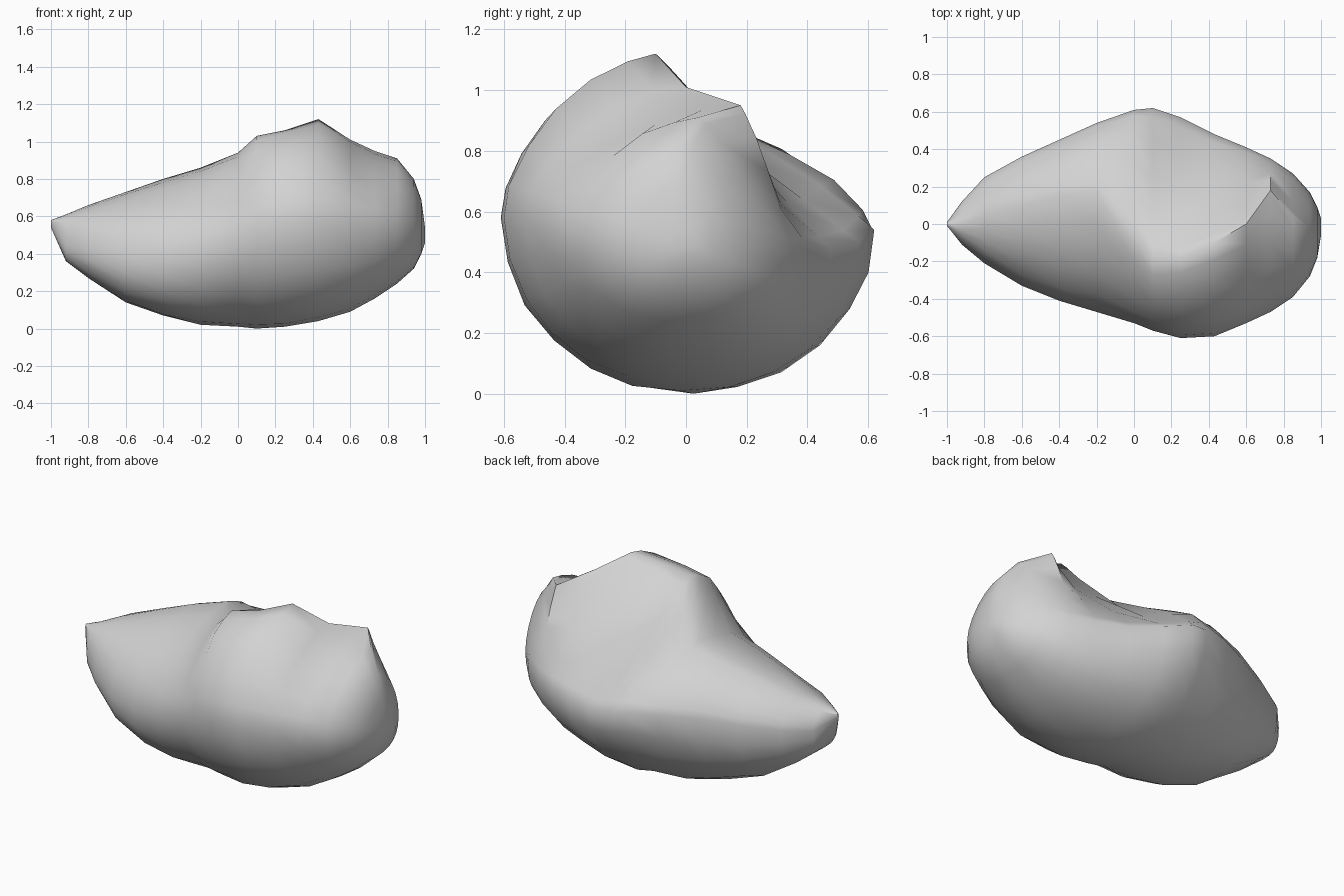
import bpy
import bmesh
import math
import random

random.seed(4)
default_cube = bpy.data.objects.get("Cube")
if default_cube:
    bpy.data.objects.remove(default_cube, do_unlink=True)

# Stone material
stone = bpy.data.materials.new("stone_grey")
stone.use_nodes = True
grey = (0.65, 0.65, 0.65, 1)
stone.diffuse_color = grey
stone.node_tree.nodes["Principled BSDF"].inputs["Base Color"].default_value = grey

# Stations along the boulder:
# x, underside z, crest z, front y, back y, front waist z, back waist z,
# crest y, roundness of the back slope
STATIONS = [
    (-1, .54, .58, -.01, .01, .56, .56, 0, 1.6),
    (-.92, .36, .61, -.11, .12, .45, .5, 0, 1.7),
    (-.8, .27, .66, -.21, .25, .42, .52, .05, 1.7),
    (-.6, .14, .73, -.33, .36, .38, .54, .1, 1.6),
    (-.4, .07, .8, -.41, .45, .39, .56, .15, 1.5),
    (-.2, .02, .86, -.47, .54, .43, .56, .17, 1.45),
    (0, .01, .94, -.53, .61, .5, .55, -.1, 1.45),
    (.1, 0, 1.03, -.57, .62, .54, .54, -.2, 1.15),
    (.25, .01, 1.06, -.61, .57, .58, .5, -.18, 1),
    (.43, .04, 1.12, -.6, .48, .58, .47, -.1, 1),
    (.6, .09, 1.01, -.53, .41, .58, .47, 0, 1.1),
    (.73, .16, .95, -.47, .35, .58, .47, .18, 1.1),
    (.85, .24, .91, -.39, .27, .55, .48, .04, 1.3),
    (.94, .32, .8, -.28, .17, .54, .5, -.02, 1.7),
    (.98, .4, .69, -.18, .09, .52, .5, -.03, 1.8),
    (1, .46, .54, -.06, .03, .5, .5, -.02, 1.8),
]
RING = 24


def ring_point(station, step):
    """Point on a cross-section made of four differently rounded quarters."""
    x, low, high, front, back, front_waist, back_waist, crest, roundness = station
    angle = math.tau * step / RING
    c, s = math.cos(angle), math.sin(angle)
    upper, rear = s >= 0, c >= 0
    middle = crest if upper else (front + back) / 2
    waist = back_waist if rear else front_waist
    # The underside grows boxier towards the narrow end
    if rear:
        power = roundness if upper else 1.85 + abs(x)
    else:
        power = max(1.65, 1.75 - .4 * x) if upper else 2 + max(0, -x)
    across = abs(c) ** (2 / power)
    rise = abs(s) ** (2 / power)
    y = middle + ((back if rear else front) - middle) * across
    z = waist + ((high if upper else low) - waist) * rise
    # Slight chipping, kept off the outermost points
    if step % (RING // 4) and abs(x) < .9:
        y += random.uniform(-.005, .005)
        z += random.uniform(-.005, .005)
    return x, y, z


# Boulder body: loft the rings and close both ends
bm = bmesh.new()
rings = [[bm.verts.new(ring_point(station, step)) for step in range(RING)]
         for station in STATIONS]
for near, far in zip(rings, rings[1:]):
    for i in range(RING):
        j = (i + 1) % RING
        bm.faces.new((near[i], near[j], far[j], far[i]))
bm.faces.new(rings[0])
bm.faces.new(rings[-1])
bmesh.ops.recalc_face_normals(bm, faces=bm.faces)

mesh = bpy.data.meshes.new("boulder")
bm.to_mesh(mesh)
bm.free()
mesh.materials.append(stone)
boulder = bpy.data.objects.new("boulder", mesh)
bpy.context.collection.objects.link(boulder)

# Smooth worn surface with crisp broken edges
bpy.ops.object.select_all(action="DESELECT")
boulder.select_set(True)
bpy.context.view_layer.objects.active = boulder
bpy.ops.object.shade_smooth_by_angle(angle=math.radians(55))
